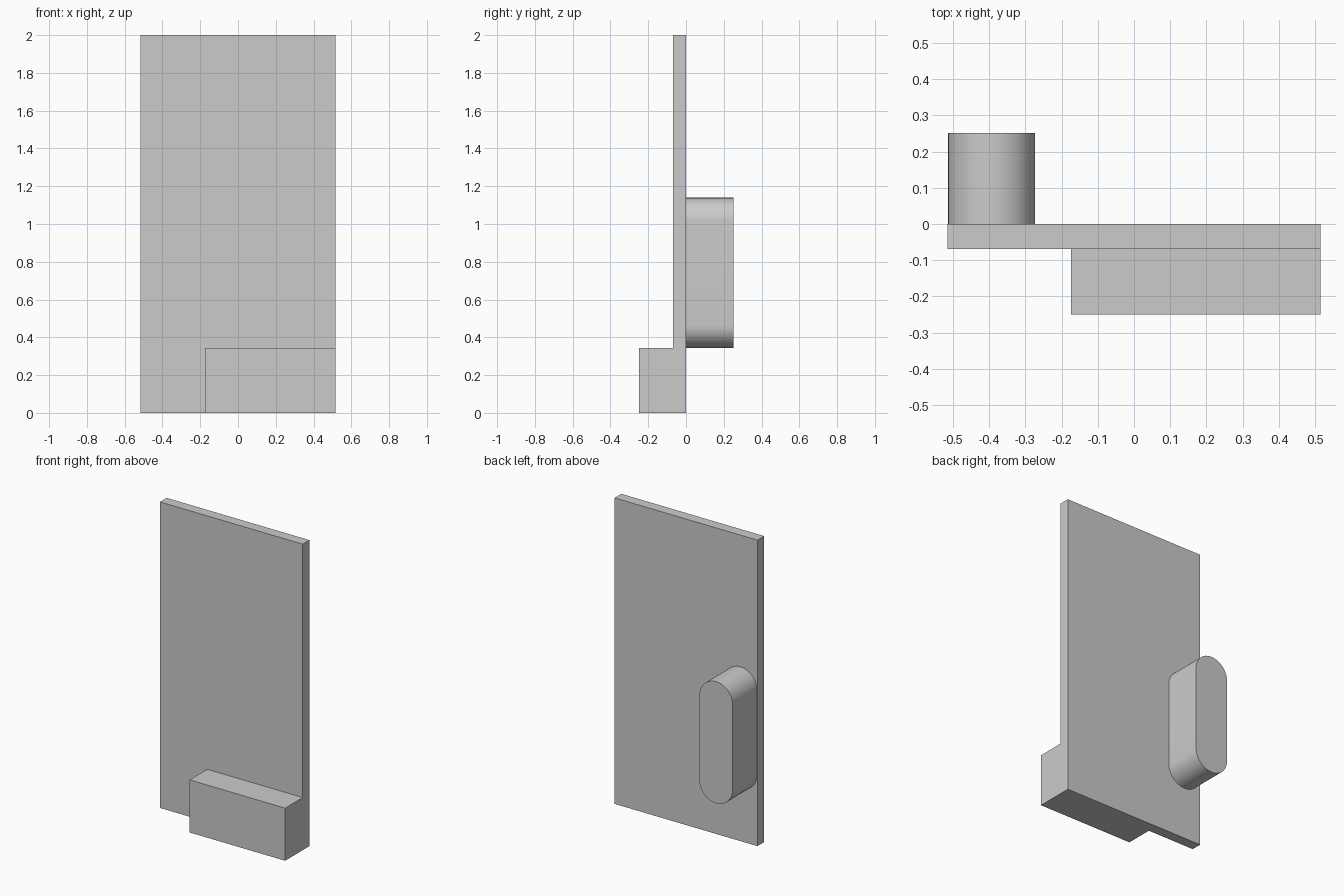
import bpy
import bmesh
from math import pi, sin, cos, radians

cube = bpy.data.objects.get("Cube")
if cube:
    bpy.data.objects.remove(cube, do_unlink=True)

# One plain grey material
GREY = (0.6, 0.6, 0.6, 1.0)
grey = bpy.data.materials.new("plain_grey")
grey.use_nodes = True
grey.diffuse_color = GREY
grey.node_tree.nodes["Principled BSDF"].inputs["Base Color"].default_value = GREY


def extrude_profile(name, profile, y_front, y_back):
    """Extrude an (x, z) outline along y into a closed solid."""
    bm = bmesh.new()
    face = bm.faces.new([bm.verts.new((x, y_front, z)) for x, z in profile])
    result = bmesh.ops.extrude_face_region(bm, geom=[face])
    moved = [v for v in result["geom"] if isinstance(v, bmesh.types.BMVert)]
    bmesh.ops.translate(bm, vec=(0, y_back - y_front, 0), verts=moved)
    bmesh.ops.recalc_face_normals(bm, faces=bm.faces)
    mesh = bpy.data.meshes.new(name)
    bm.to_mesh(mesh)
    bm.free()
    mesh.materials.append(grey)
    obj = bpy.data.objects.new(name, mesh)
    bpy.context.collection.objects.link(obj)
    return obj


def rectangle(x0, x1, z0, z1):
    return [(x0, z0), (x1, z0), (x1, z1), (x0, z1)]


def stadium(x0, x1, z0, z1, steps=24):
    """Upright slot outline with half-round ends."""
    r, cx = (x1 - x0) / 2, (x0 + x1) / 2
    points = []
    for cz, start in ((z1 - r, 0), (z0 + r, pi)):
        for i in range(steps + 1):
            a = start + pi * i / steps
            points.append((cx + r * cos(a), cz + r * sin(a)))
    return points


HALF_WIDTH = 0.516
PANEL_FRONT = -0.069

# Tall flat panel
extrude_profile("panel", rectangle(-HALF_WIDTH, HALF_WIDTH, 0, 2), PANEL_FRONT, 0)

# Low block on the front, flush with the panel's left edge and base
extrude_profile("front_block", rectangle(-0.174, HALF_WIDTH, 0, 0.344), -0.25, PANEL_FRONT)

# Round-ended grip on the back
grip = extrude_profile("back_grip", stadium(-0.514, -0.273, 0.344, 1.139), 0, 0.252)
bpy.ops.object.select_all(action="DESELECT")
grip.select_set(True)
bpy.context.view_layer.objects.active = grip
bpy.ops.object.shade_smooth_by_angle(angle=radians(30))
